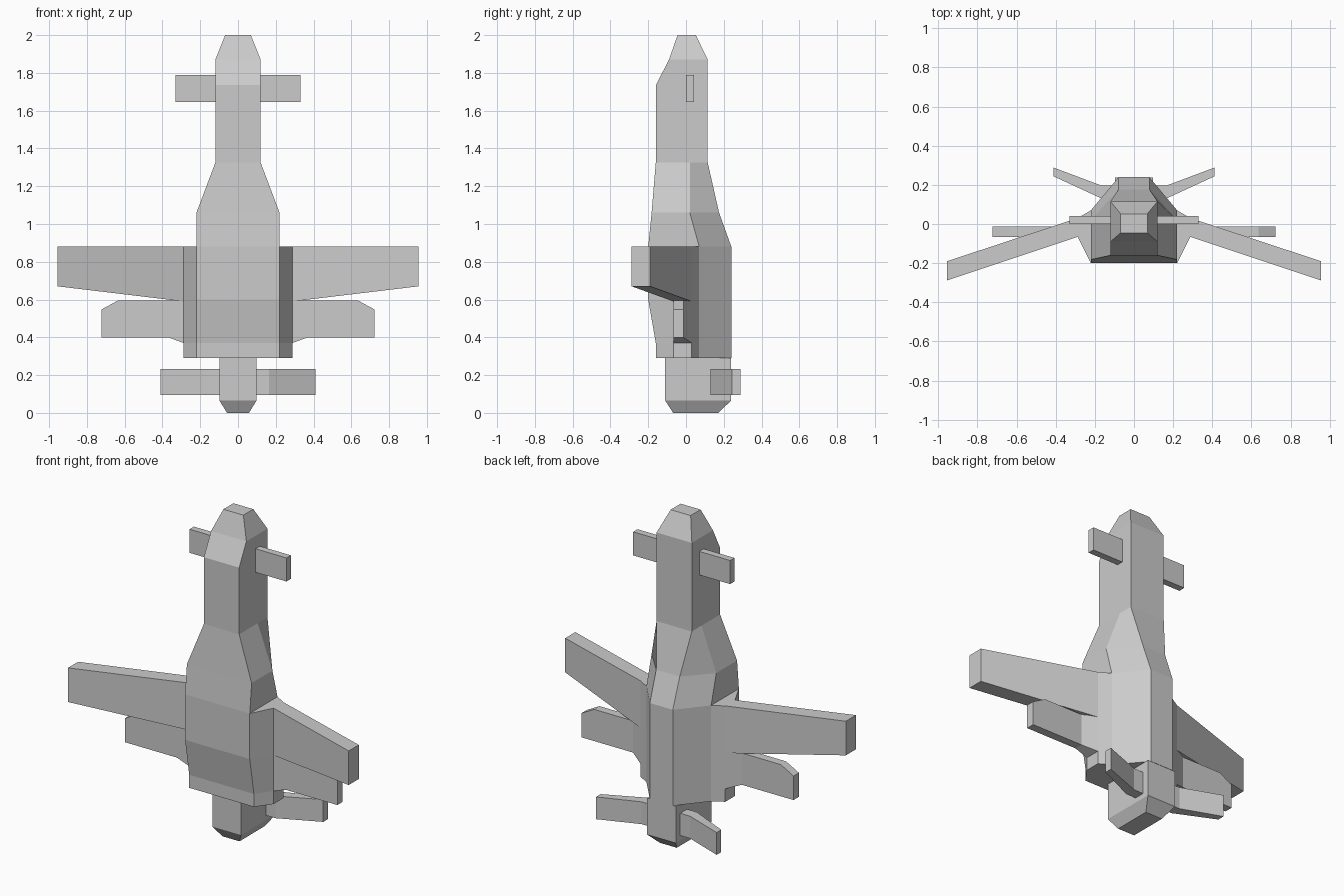
import bpy
import bmesh

if "Cube" in bpy.data.objects:
    bpy.data.objects.remove(bpy.data.objects["Cube"])


def loft(name, rings, mirror=False):
    """Skin a stack of equal-length rings of 3D points and cap both ends."""
    bm = bmesh.new()
    loops = [[bm.verts.new(p) for p in ring] for ring in rings]
    n = len(loops[0])
    for a, b in zip(loops, loops[1:]):
        for i in range(n):
            j = (i + 1) % n
            bm.faces.new((a[i], a[j], b[j], b[i]))
    bm.faces.new(loops[0])
    bm.faces.new(loops[-1])
    bmesh.ops.recalc_face_normals(bm, faces=bm.faces)
    mesh = bpy.data.meshes.new(name)
    bm.to_mesh(mesh)
    bm.free()
    obj = bpy.data.objects.new(name, mesh)
    bpy.context.collection.objects.link(obj)
    if mirror:
        mod = obj.modifiers.new("Mirror", 'MIRROR')
        mod.use_mirror_merge = False
    return obj


def hull_ring(z, w, front, mid, back_w, back):
    """Six-sided symmetric section: flat front, straight sides, bevelled back."""
    half = [(w, front), (w, mid), (back_w, back)]
    pts = half + [(-x, y) for x, y in reversed(half)]
    return [(x, y, z) for x, y in pts]


def box_ring(z, w, y0, y1):
    return [(w, y0, z), (w, y1, z), (-w, y1, z), (-w, y0, z)]


def fin_ring(x, y0, y1, z0, z1):
    return [(x, y0, z0), (x, y1, z0), (x, y1, z1), (x, y0, z1)]


# Main fuselage, tail to neck
loft("fuselage", [hull_ring(*s) for s in (
    (0.29, 0.22, -0.16, 0.07, 0.078, 0.24),
    (0.37, 0.22, -0.16, 0.07, 0.078, 0.24),
    (0.60, 0.22, -0.20, 0.07, 0.078, 0.24),
    (0.88, 0.22, -0.20, 0.07, 0.078, 0.24),
    (1.06, 0.22, -0.182, 0.02, 0.08, 0.175),
    (1.325, 0.12, -0.16, 0.02, 0.12, 0.115),
)])

# Nose
loft("nose", [box_ring(*s) for s in (
    (1.325, 0.12, -0.16, 0.115),
    (1.735, 0.12, -0.16, 0.115),
    (1.87, 0.12, -0.09, 0.115),
    (2.0, 0.068, -0.045, 0.052),
)])

# Tail engine block with tapered end
loft("engine", [box_ring(*s) for s in (
    (0.0, 0.058, -0.068, 0.172),
    (0.065, 0.098, -0.11, 0.238),
    (0.29, 0.098, -0.11, 0.238),
)])

# Side fairings that carry the wings
loft("side_fairing", [
    [(0.22, front, z), (0.288, -0.066, z), (0.288, 0.03, z), (0.22, 0.07, z)]
    for z, front in ((0.29, -0.16), (0.37, -0.16), (0.60, -0.20), (0.88, -0.20))
], mirror=True)

# Large drooping wings
loft("main_wing", [
    fin_ring(0.288, -0.066, 0.03, 0.59, 0.88),
    fin_ring(0.955, -0.288, -0.19, 0.67, 0.88),
], mirror=True)

# Flat lower wings with clipped tips and flared roots
loft("lower_wing", [
    fin_ring(0.288, -0.066, 0.03, 0.37, 0.595),
    fin_ring(0.37, -0.066, -0.014, 0.40, 0.595),
    fin_ring(0.635, -0.066, -0.014, 0.40, 0.595),
    fin_ring(0.722, -0.066, -0.014, 0.40, 0.548),
], mirror=True)

# Small fins on the nose
loft("nose_fin", [
    fin_ring(0.12, 0.0, 0.042, 1.645, 1.79),
    fin_ring(0.33, 0.0, 0.042, 1.645, 1.79),
], mirror=True)

# Kinked tail fins
loft("tail_fin", [
    fin_ring(0.098, 0.13, 0.196, 0.095, 0.232),
    fin_ring(0.165, 0.13, 0.196, 0.095, 0.232),
    fin_ring(0.41, 0.243, 0.288, 0.095, 0.232),
], mirror=True)
